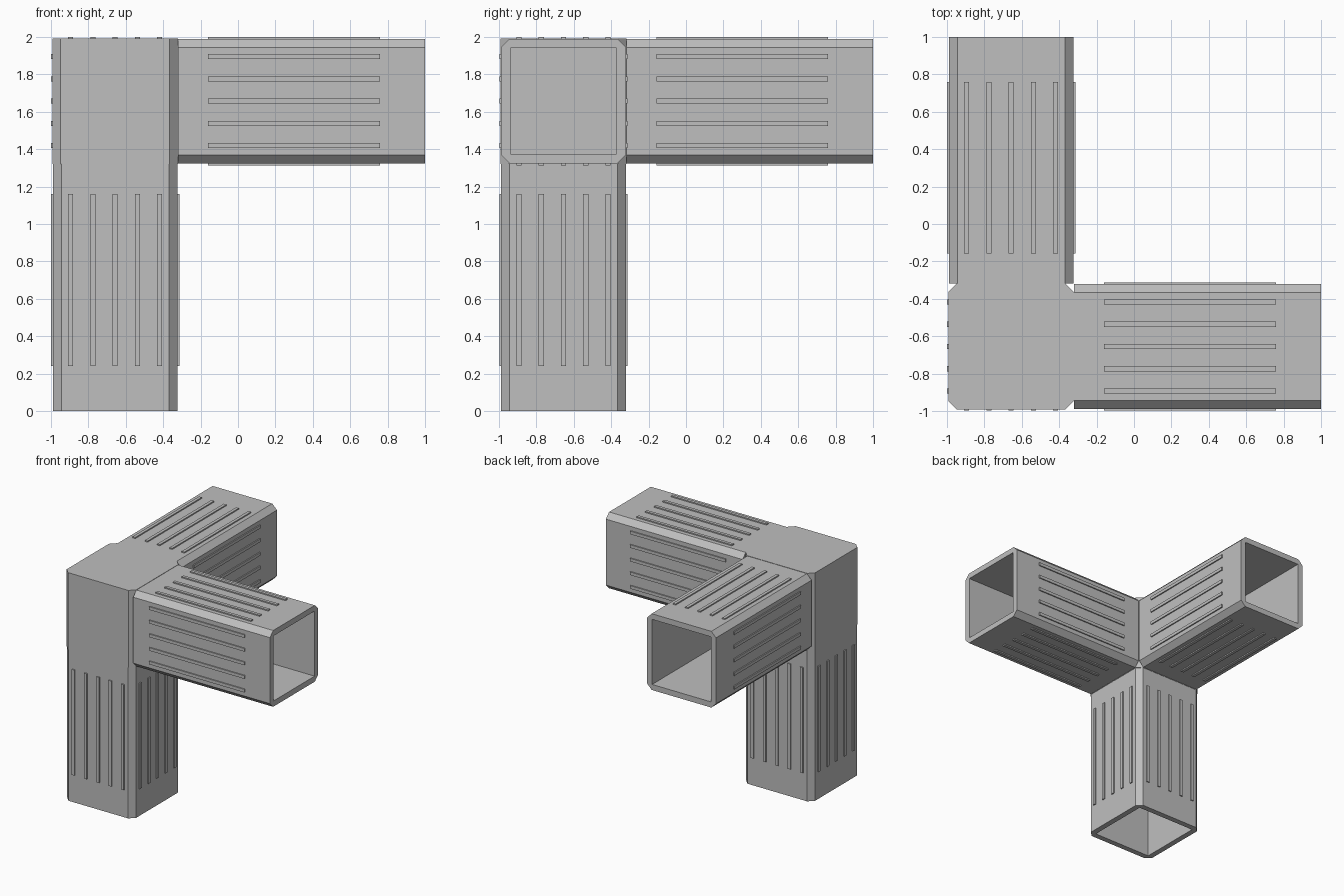
import bpy, bmesh
from mathutils import Vector, Matrix

cube = bpy.data.objects.get("Cube")
if cube:
    bpy.data.objects.remove(cube, do_unlink=True)

CENTRE = Vector((-0.657, -0.655, 1.657))
CORE = 0.336      # half width of the corner block
ARM = 0.333       # half width of an arm
BORE = 0.284      # half width of the square opening
CHAMFER = 0.045
RIB_HEIGHT, RIB_WIDTH, RIB_GAP = 0.01, 0.027, 0.119

grey = bpy.data.materials.new("plain_grey")
grey.use_nodes = True
grey.diffuse_color = (0.52, 0.52, 0.52, 1)
grey.node_tree.nodes["Principled BSDF"].inputs["Base Color"].default_value = (0.52, 0.52, 0.52, 1)


def finish(name, bm):
    bmesh.ops.recalc_face_normals(bm, faces=bm.faces)
    mesh = bpy.data.meshes.new(name)
    bm.to_mesh(mesh)
    bm.free()
    mesh.materials.append(grey)
    obj = bpy.data.objects.new(name, mesh)
    bpy.context.collection.objects.link(obj)


def octagon(h, c):
    """Square outline with cut corners, two points per corner."""
    k = h - c
    return [(h, k), (k, h), (-k, h), (-h, k), (-h, -k), (-k, -h), (k, -h), (h, -k)]


def square(h):
    return [(h, h), (-h, h), (-h, -h), (h, -h)]


def add_tube(name, axis, u, v, end):
    """Hollow chamfered arm running along axis from the block to end."""
    bm = bmesh.new()

    def ring(points, d):
        return [bm.verts.new(CENTRE + axis * d + u * a + v * b) for a, b in points]

    rings = [(ring(octagon(ARM, CHAMFER), d), ring(square(BORE), d)) for d in (CORE, end)]
    (out0, in0), (out1, in1) = rings
    for a, b in ((out0, out1), (in0, in1)):
        for i in range(len(a)):
            j = (i + 1) % len(a)
            bm.faces.new((a[i], a[j], b[j], b[i]))
    # rims at both ends
    for o, n in rings:
        for i in range(4):
            bm.faces.new((o[2 * i], o[2 * i + 1], n[i]))
            bm.faces.new((o[2 * i + 1], o[(2 * i + 2) % 8], n[(i + 1) % 4], n[i]))
    finish(name, bm)


def add_ribs(name, axis, u, v, end):
    """Five raised grip ribs on each of the four sides of an arm."""
    bm = bmesh.new()
    start, stop = CORE + 0.16, end - 0.24
    for out, side in ((u, v), (v, u), (-u, v), (-v, u)):
        for i in range(-2, 3):
            pos = CENTRE + axis * (start + stop) / 2 + out * ARM + side * RIB_GAP * i
            basis = Matrix((axis * (stop - start), side * RIB_WIDTH, out * 2 * RIB_HEIGHT)).transposed()
            bmesh.ops.create_cube(bm, size=1, matrix=Matrix.Translation(pos) @ basis.to_4x4())
    finish(name, bm)


# Corner block, chamfered on its upright edges only
bm = bmesh.new()
base = [bm.verts.new(CENTRE + Vector((a, b, -CORE))) for a, b in octagon(CORE, CHAMFER)]
face = bm.faces.new(base)
top = bmesh.ops.extrude_face_region(bm, geom=[face], use_keep_orig=True)
bmesh.ops.translate(bm, vec=(0, 0, 2 * CORE), verts=[g for g in top["geom"] if isinstance(g, bmesh.types.BMVert)])
finish("corner_block", bm)

# Three arms at right angles
X, Y, Z = Vector((1, 0, 0)), Vector((0, 1, 0)), Vector((0, 0, 1))
for label, axis, u, v, end in (("left", X, Y, Z, 1 - CENTRE.x),
                               ("back", Y, Z, X, 1 - CENTRE.y),
                               ("lower", -Z, X, Y, CENTRE.z)):
    add_tube(label + "_arm", axis, u, v, end)
    add_ribs(label + "_arm_ribs", axis, u, v, end)
